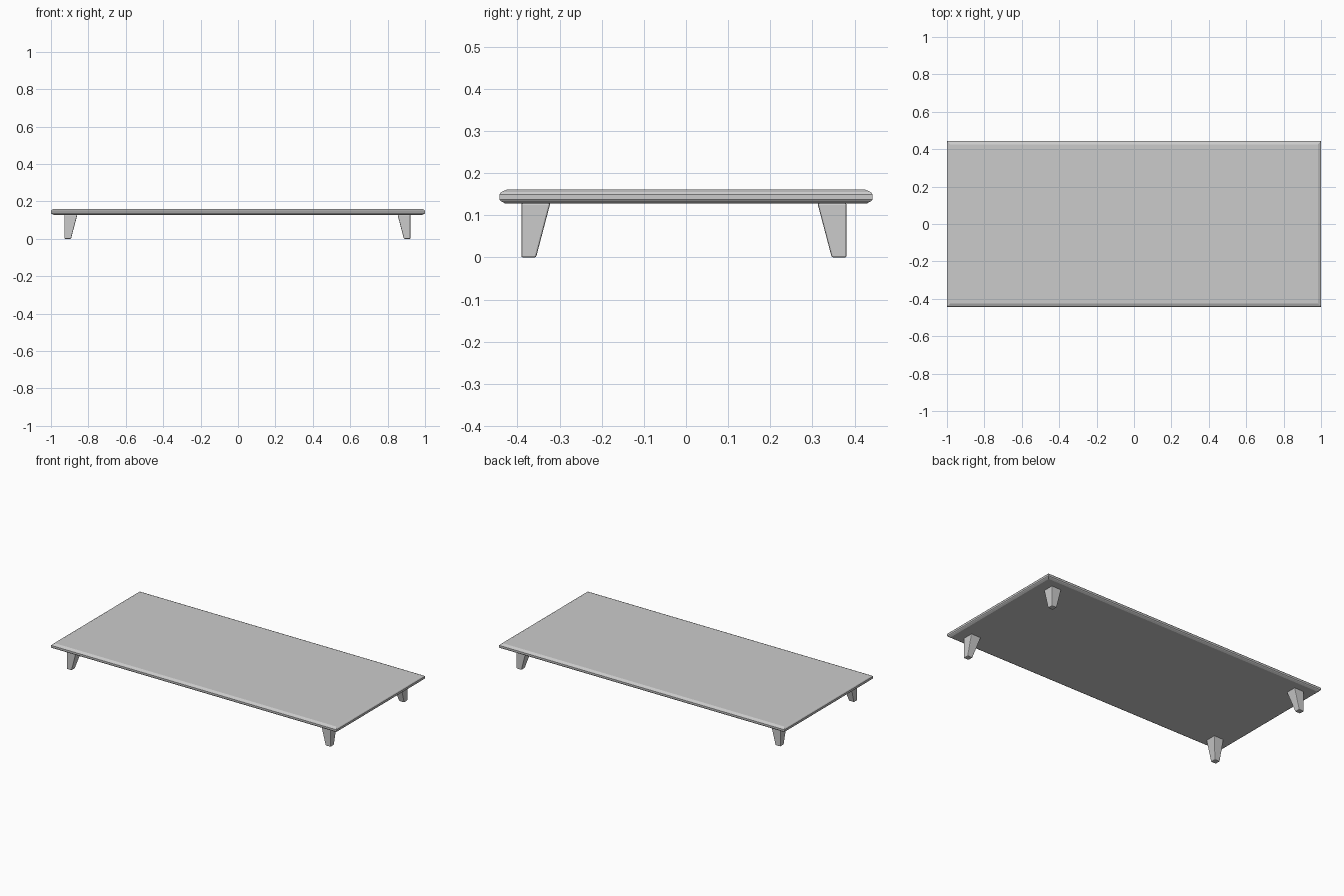
import bpy, bmesh

if "Cube" in bpy.data.objects:
    bpy.data.objects.remove(bpy.data.objects["Cube"])


def loft(name, rings):
    """Solid through stacked rectangles given as (x0, x1, y0, y1, z)."""
    bm = bmesh.new()
    loops = [[bm.verts.new(p) for p in ((x0, y0, z), (x1, y0, z), (x1, y1, z), (x0, y1, z))]
             for x0, x1, y0, y1, z in rings]
    for a, b in zip(loops, loops[1:]):
        for i in range(4):
            j = (i + 1) % 4
            bm.faces.new((a[i], a[j], b[j], b[i]))
    bm.faces.new(loops[0][::-1])
    bm.faces.new(loops[-1])
    bmesh.ops.recalc_face_normals(bm, faces=bm.faces)
    mesh = bpy.data.meshes.new(name)
    bm.to_mesh(mesh)
    bm.free()
    obj = bpy.data.objects.new(name, mesh)
    bpy.context.collection.objects.link(obj)
    return obj


# Thin table top with chamfered edges: (inset, height)
profile = [(0.014, 0.128), (0.003, 0.134), (0, 0.138), (0, 0.150), (0.004, 0.155), (0.017, 0.161)]
loft("table_top", [(-1 + d, 1 - d, -0.443 + d, 0.443 - d, z) for d, z in profile])

# Legs: vertical on the outer sides, tapering on the inner sides
TOP, FOOT = 0.069, 0.035
for x_name, sx, x in (("left", -1, -0.928), ("right", 1, 0.922)):
    for y_name, sy, y in (("front", -1, -0.391), ("back", 1, 0.381)):
        rings = []
        for width, z in ((FOOT, 0), (TOP, 0.129)):
            xs = sorted((x, x - sx * width))
            ys = sorted((y, y - sy * width))
            rings.append((*xs, *ys, z))
        leg = loft(f"{y_name}_{x_name}_leg", rings)
        bevel = leg.modifiers.new("soft_edges", 'BEVEL')
        bevel.width = 0.004
        bevel.segments = 2
